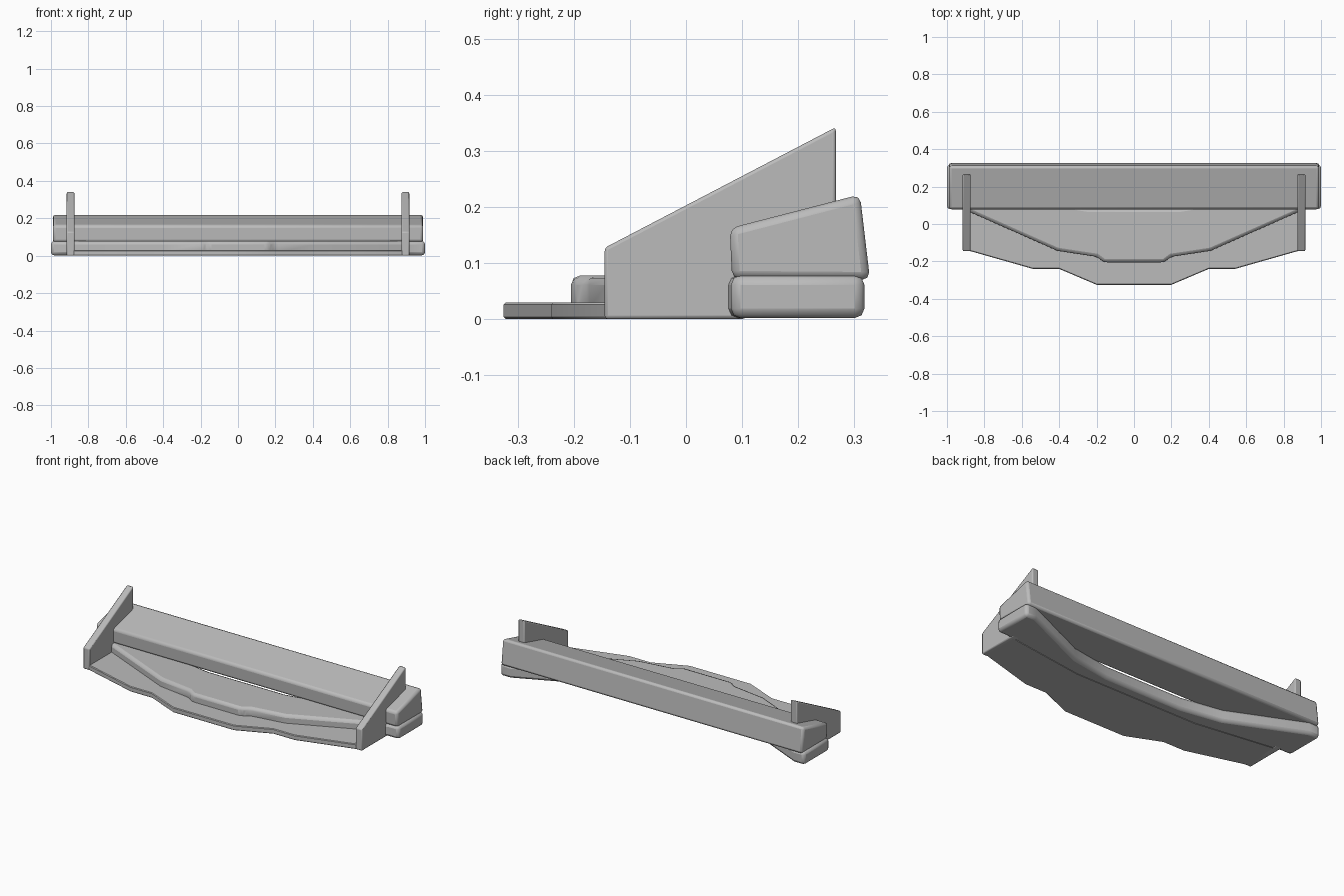
import bpy, bmesh, math
from mathutils import Vector

cube = bpy.data.objects.get("Cube")
if cube:
    bpy.data.objects.remove(cube, do_unlink=True)

grey = bpy.data.materials.new("plain grey")
grey.use_nodes = True
colour = (0.5, 0.5, 0.5, 1)
grey.diffuse_color = colour
grey.node_tree.nodes["Principled BSDF"].inputs["Base Color"].default_value = colour


def prism(name, points, offset, bevel, segments=2):
    """Extrude a closed outline by the offset vector and round its edges."""
    bm = bmesh.new()
    face = bm.faces.new([bm.verts.new(p) for p in points])
    out = bmesh.ops.extrude_face_region(bm, geom=[face])
    verts = [v for v in out["geom"] if isinstance(v, bmesh.types.BMVert)]
    bmesh.ops.translate(bm, verts=verts, vec=Vector(offset))
    bmesh.ops.recalc_face_normals(bm, faces=bm.faces)
    mesh = bpy.data.meshes.new(name)
    bm.to_mesh(mesh)
    bm.free()
    mesh.materials.append(grey)
    obj = bpy.data.objects.new(name, mesh)
    bpy.context.collection.objects.link(obj)
    mod = obj.modifiers.new("rounded edges", "BEVEL")
    mod.width = bevel
    mod.segments = segments
    mod.limit_method = "ANGLE"
    mod.angle_limit = math.radians(25)
    bpy.ops.object.select_all(action="DESELECT")
    obj.select_set(True)
    bpy.context.view_layer.objects.active = obj
    bpy.ops.object.shade_smooth_by_angle(angle=math.radians(35))
    return obj


def mirrored(half, z):
    """Complete a symmetric plan outline from its +x half."""
    return [(x, y, z) for x, y in half] + [(-x, y, z) for x, y in reversed(half)]


# Upper beam across the back, leaning slightly backwards
beam = [(0.082, 0.072), (0.078, 0.162), (0.31, 0.222), (0.328, 0.07)]
prism("upper_beam", [(-0.99, y, z) for y, z in beam], (1.98, 0, 0), 0.014)

# Crescent band under the beam, swept forward in the middle
band = [(0.16, -0.205), (0.2, -0.175), (0.41, -0.143), (0.88, 0.065), (0.93, 0.08),
        (1, 0.08), (1, 0.318), (0.93, 0.318), (0.5, 0.125), (0.25, 0.082)]
prism("lower_band", mirrored(band, 0.002), (0, 0, 0.076), 0.017)

# Thin stepped lip in front
lip = [(0.2, -0.325), (0.4, -0.24), (0.54, -0.24), (0.9, -0.138), (0.9, 0.09), (0.4, 0.02)]
prism("front_lip", mirrored(lip, 0), (0, 0, 0.03), 0.004, 1)

# Upright fins at both ends
fin = [(-0.145, 0), (-0.145, 0.127), (0.267, 0.342), (0.267, 0.06), (0.1, 0)]
for side, x in (("left", 0.895), ("right", -0.895)):
    prism(side + "_fin", [(x - 0.021, y, z) for y, z in fin], (0.042, 0, 0), 0.006)
